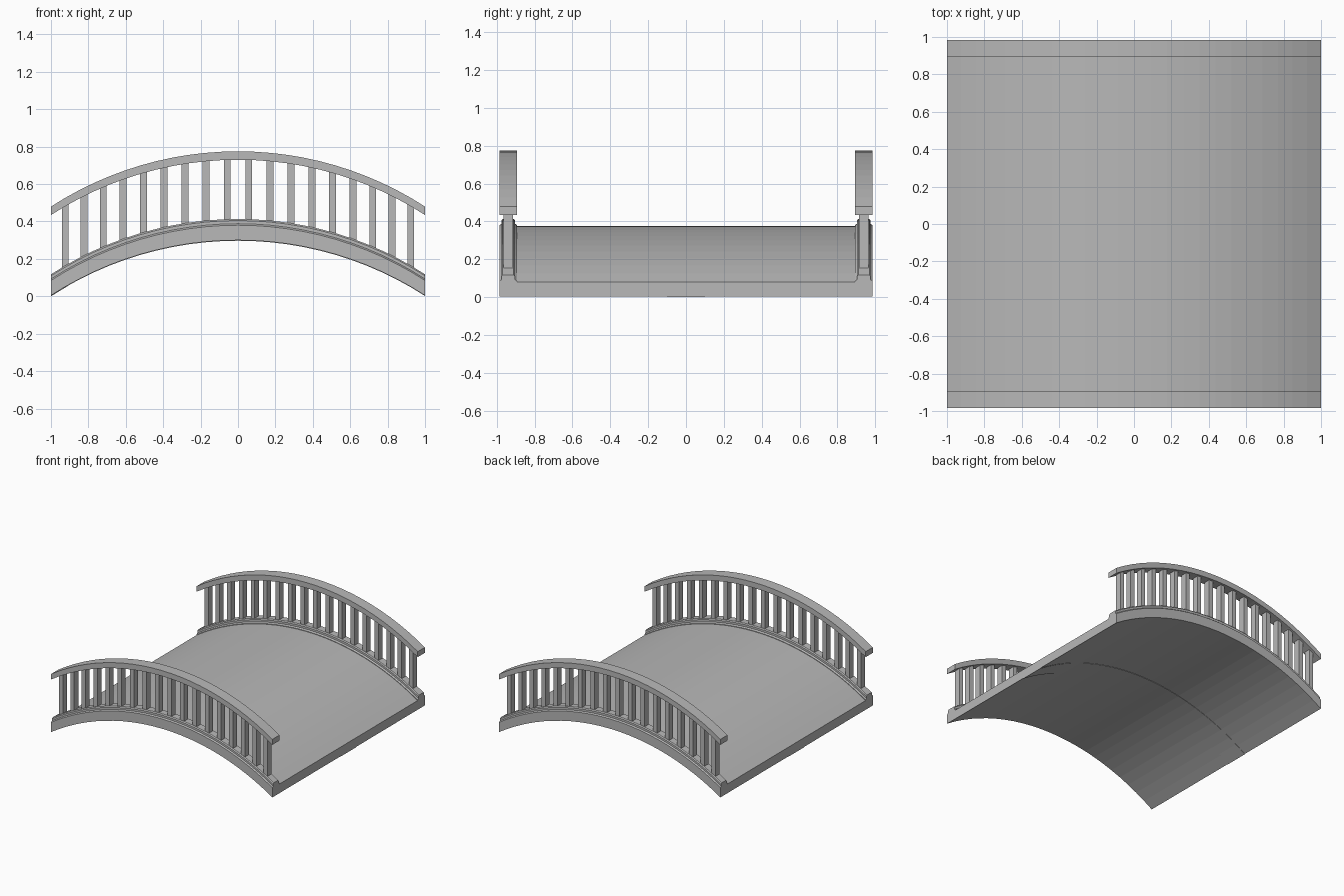
import bpy, bmesh, math

cube = bpy.data.objects.get("Cube")
if cube:
    bpy.data.objects.remove(cube, do_unlink=True)

stone = bpy.data.materials.new("plain_grey")
stone.use_nodes = True
GREY = (0.48, 0.48, 0.48, 1)
stone.diffuse_color = GREY
stone.node_tree.nodes["Principled BSDF"].inputs["Base Color"].default_value = GREY

RADIUS = 1.84
HALF_ANGLE = math.asin(1 / RADIUS)
SEGMENTS = 24


def drop(x):
    """How far the arch has fallen below its crown at x."""
    return RADIUS - math.sqrt(RADIUS ** 2 - x * x)


def finish(name, bm, mirror=False):
    bmesh.ops.recalc_face_normals(bm, faces=bm.faces)
    mesh = bpy.data.meshes.new(name)
    bm.to_mesh(mesh)
    bm.free()
    mesh.materials.append(stone)
    obj = bpy.data.objects.new(name, mesh)
    bpy.context.collection.objects.link(obj)
    if mirror:
        mod = obj.modifiers.new("other_side", "MIRROR")
        mod.use_axis = (False, True, False)
        mod.use_mirror_merge = False
    return obj


def arch_sweep(name, profile, mirror=False):
    """Carry a closed (y, z) profile along the arch."""
    bm = bmesh.new()
    rings = []
    for i in range(SEGMENTS + 1):
        x = RADIUS * math.sin(HALF_ANGLE * (2 * i / SEGMENTS - 1))
        rings.append([bm.verts.new((x, y, z - drop(x))) for y, z in profile])
    n = len(profile)
    for a, b in zip(rings, rings[1:]):
        for k in range(n):
            bm.faces.new((a[k], a[(k + 1) % n], b[(k + 1) % n], b[k]))
    bm.faces.new(rings[0])
    bm.faces.new(rings[-1])
    return finish(name, bm, mirror)


# Curved deck and the narrow strip under its middle
arch_sweep("deck", [(-.985, .30), (.985, .30), (.985, .375), (-.985, .375)])
arch_sweep("under_strip", [(-.1, .297), (.1, .297), (.1, .31), (-.1, .31)])

# Small pointed tip at one end of the strip
bm = bmesh.new()
tip = [bm.verts.new(p) for p in ((-.91, -.1, .055), (-.91, .1, .055), (-1, 0, 0), (-1, 0, .03))]
for a, b, c in ((0, 1, 2), (0, 2, 3), (1, 3, 2), (0, 3, 1)):
    bm.faces.new((tip[a], tip[b], tip[c]))
finish("strip_tip", bm)

# Stepped curbs and handrails on both sides
arch_sweep("curbs", [(.892, .37), (.985, .37), (.985, .38), (.975, .388), (.975, .405),
                     (.968, .413), (.91, .413), (.903, .405), (.903, .388), (.892, .38)], True)
arch_sweep("handrails", [(.893, .73), (.985, .73), (.985, .775), (.893, .775)], True)

# Upright balusters, evenly spaced along the arc
bm = bmesh.new()
COUNT = 18
for i in range(COUNT):
    x = RADIUS * math.sin(.526 * (2 * i / (COUNT - 1) - 1))
    ring = [(x + sx * .018, .939 + sy * .026) for sx, sy in ((-1, -1), (1, -1), (1, 1), (-1, 1))]
    low = [bm.verts.new((px, py, .405 - drop(px))) for px, py in ring]
    high = [bm.verts.new((px, py, .74 - drop(px))) for px, py in ring]
    bm.faces.new(low)
    bm.faces.new(high)
    for k in range(4):
        j = (k + 1) % 4
        bm.faces.new((low[k], low[j], high[j], high[k]))
finish("balusters", bm, True)
